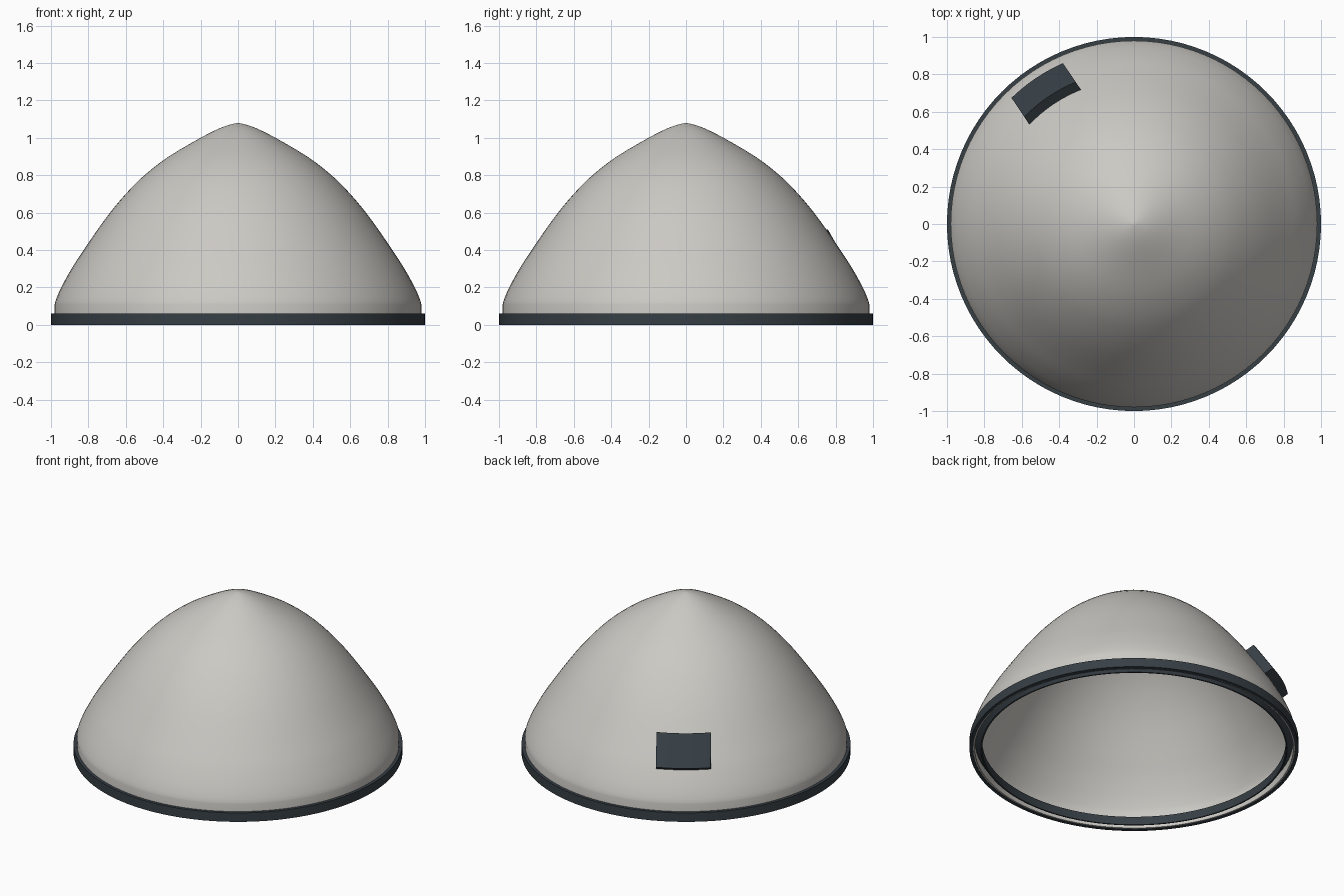
import bpy, bmesh, math
from mathutils import Vector

if "Cube" in bpy.data.objects:
    bpy.data.objects.remove(bpy.data.objects["Cube"])


def material(name, rgb):
    m = bpy.data.materials.new(name)
    m.diffuse_color = (*rgb, 1)
    m.use_nodes = True
    m.node_tree.nodes["Principled BSDF"].inputs["Base Color"].default_value = m.diffuse_color
    return m


SHELL = material("warm light grey", (0.60, 0.585, 0.55))
TRIM = material("dark slate", (0.038, 0.050, 0.060))


def finish(name, bm, mat, angle=35):
    bmesh.ops.remove_doubles(bm, verts=bm.verts, dist=1e-5)
    bmesh.ops.recalc_face_normals(bm, faces=bm.faces)
    me = bpy.data.meshes.new(name)
    bm.to_mesh(me)
    bm.free()
    me.materials.append(mat)
    ob = bpy.data.objects.new(name, me)
    bpy.context.collection.objects.link(ob)
    bpy.ops.object.select_all(action='DESELECT')
    ob.select_set(True)
    bpy.context.view_layer.objects.active = ob
    bpy.ops.object.shade_smooth_by_angle(angle=math.radians(angle))
    return ob


def lathe(name, profile, mat, closed=True, steps=96):
    """Spin an (r, z) profile about the z axis."""
    bm = bmesh.new()
    vs = [bm.verts.new((r, 0, z)) for r, z in profile]
    es = [bm.edges.new(p) for p in zip(vs, vs[1:])]
    if closed:
        es.append(bm.edges.new((vs[-1], vs[0])))
    bmesh.ops.spin(bm, geom=vs + es, cent=(0, 0, 0), axis=(0, 0, 1),
                   angle=2 * math.pi, steps=steps)
    return finish(name, bm, mat)


def smooth_curve(pts, sub=3):
    """Catmull-Rom curve through the points."""
    p = [Vector(q) for q in pts]
    p = [2 * p[0] - p[1]] + p + [2 * p[-1] - p[-2]]
    out = []
    for a, b, c, d in zip(p, p[1:], p[2:], p[3:]):
        for i in range(sub):
            t = i / sub
            out.append(0.5 * (2 * b + (c - a) * t + (2 * a - 5 * b + 4 * c - d) * t * t
                              + (3 * b - a - 3 * c + d) * t ** 3))
    return out + [p[-2]]


# Domed shell: short upright skirt, then a convex sweep to a blunt tip
sweep = smooth_curve([(0.98, 0.11), (0.972, 0.138), (0.945, 0.2), (0.89, 0.3), (0.825, 0.4),
                      (0.757, 0.5), (0.684, 0.6), (0.60, 0.7), (0.50, 0.8), (0.37, 0.9),
                      (0.20, 1.0), (0.10, 1.05), (0.04, 1.071), (0, 1.08)])
outer = [(0.98, 0.003)] + [tuple(v) for v in sweep]
inner = [(r * 0.988, z if z < 0.05 else z - 0.011 * z) for r, z in outer]
lathe("dome_shell", outer + inner[::-1], SHELL, closed=True)

# Outer rim band
lathe("rim_band", [(0.978, 0), (1, 0), (1, 0.06), (0.978, 0.06)], TRIM)

# Inner ring, tapered on the side facing the shell
lathe("inner_ring", [(0.923, 0), (0.932, 0), (0.967, 0.055), (0.923, 0.055)], TRIM)

# Raised plate wrapped around the back left of the shell
bm = bmesh.new()
section = [(0.82, 0.51), (0.94, 0.33), (0.882, 0.291), (0.762, 0.471)]
AZ, HALF, N = math.radians(124), 0.166, 10
rows = []
for i in range(N + 1):
    t = HALF * (2 * i / N - 1)
    row = []
    for r, z in section:
        a = AZ + math.asin(t / r)
        row.append(bm.verts.new((r * math.cos(a), r * math.sin(a), z)))
    rows.append(row)
for p, q in zip(rows, rows[1:]):
    for k in range(4):
        bm.faces.new((p[k], p[(k + 1) % 4], q[(k + 1) % 4], q[k]))
bm.faces.new(rows[0])
bm.faces.new(rows[-1])
finish("back_plate", bm, TRIM)
